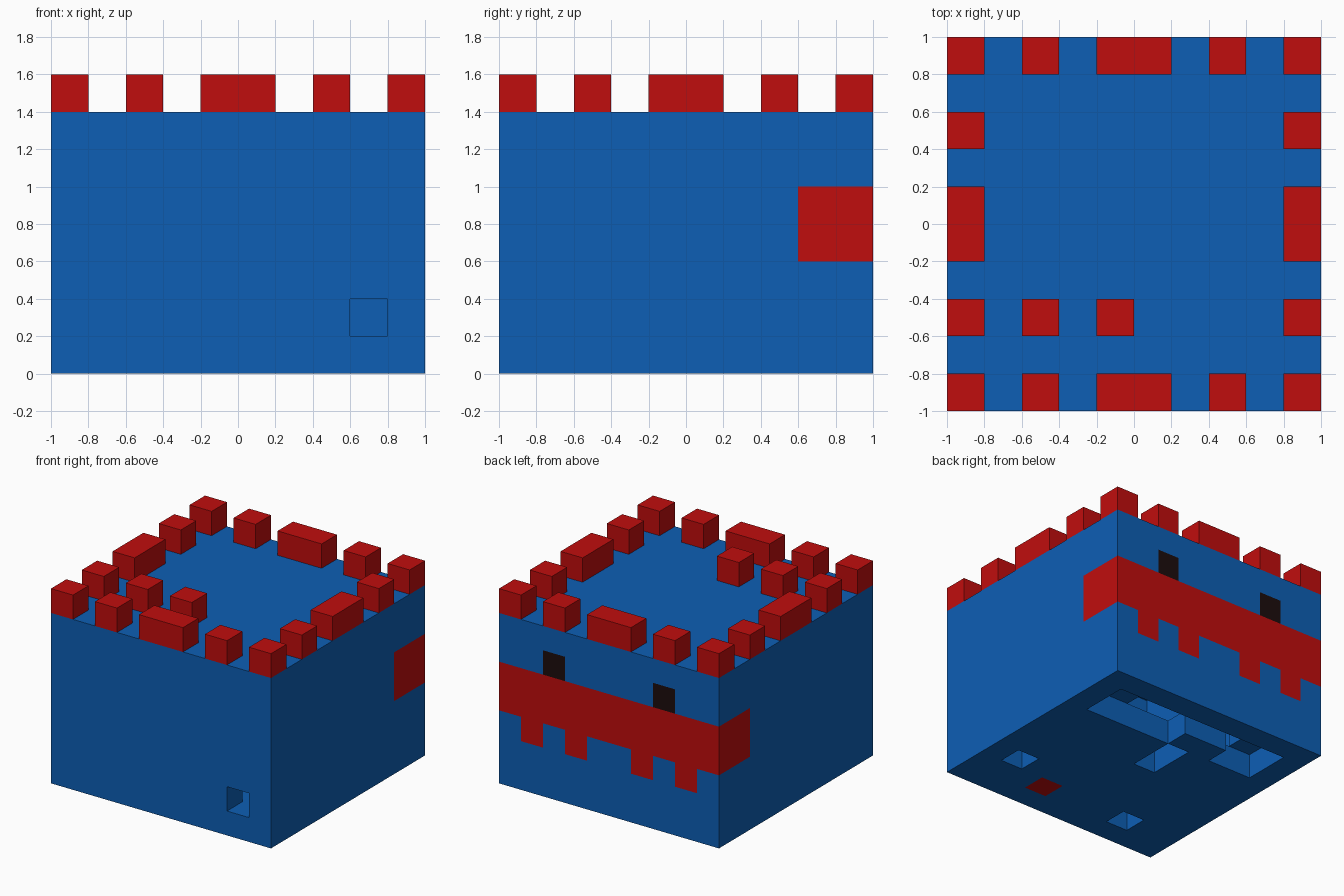
import bpy, bmesh
from mathutils import Matrix, Vector

cube = bpy.data.objects.get("Cube")
if cube:
    bpy.data.objects.remove(cube, do_unlink=True)

U = 0.2  # one block


def material(name, rgb):
    m = bpy.data.materials.new(name)
    m.use_nodes = True
    m.diffuse_color = (*rgb, 1)
    m.node_tree.nodes["Principled BSDF"].inputs["Base Color"].default_value = (*rgb, 1)
    return m


BLUE, RED, BLACK = 0, 1, 2
MATS = [material("blue", (0.004, 0.114, 0.462)),
        material("red", (0.527, 0.004, 0.004)),
        material("black", (0.012, 0.004, 0.004))]


def finish(name, bm, mats):
    mesh = bpy.data.meshes.new(name)
    bm.to_mesh(mesh)
    bm.free()
    for m in mats:
        mesh.materials.append(m)
    obj = bpy.data.objects.new(name, mesh)
    bpy.context.collection.objects.link(obj)
    return obj


def box(name, lo, hi, mat):
    lo, hi = Vector(lo), Vector(hi)
    bm = bmesh.new()
    bmesh.ops.create_cube(bm, size=1, matrix=Matrix.Translation((lo + hi) / 2)
                          @ Matrix.Diagonal((*(hi - lo), 1)))
    return finish(name, bm, [MATS[mat]])


def slab(name, corner, u, v, w, nu, nv, hole=None, paint=None):
    """Panel one block thick: nu x nv blocks along u and v, thickened along w."""
    corner, u, v, w = map(Vector, (corner, u, v, w))
    bm = bmesh.new()
    pts = [[bm.verts.new(corner + u * U * i + v * U * j) for j in range(nv + 1)]
           for i in range(nu + 1)]
    for i in range(nu):
        for j in range(nv):
            c = corner + (u * (i + 0.5) + v * (j + 0.5)) * U
            if not (hole and hole(c)):
                bm.faces.new((pts[i][j], pts[i + 1][j], pts[i + 1][j + 1], pts[i][j + 1]))
    bmesh.ops.delete(bm, geom=[p for p in bm.verts if not p.link_faces], context='VERTS')
    ext = bmesh.ops.extrude_face_region(bm, geom=bm.faces[:], use_keep_orig=True)
    bmesh.ops.translate(bm, vec=w * U, verts=[g for g in ext["geom"]
                                              if isinstance(g, bmesh.types.BMVert)])
    bmesh.ops.recalc_face_normals(bm, faces=bm.faces[:])
    if paint:
        for f in bm.faces:
            f.material_index = paint(f.calc_center_median())
    return finish(name, bm, MATS)


def inside(c, x0, x1, y0, y1):
    return x0 < c.x < x1 and y0 < c.y < y1


# Openings in the floor: a large notched one and four small ones
def floor_hole(c):
    notch = inside(c, -0.4, 0, 0.4, 0.6)
    return ((inside(c, -0.8, 0.8, 0.4, 0.8) and not notch)
            or inside(c, -0.2, 0, 0, 0.4)
            or inside(c, 0.6, 0.8, -0.6, -0.4)
            or inside(c, -0.6, -0.4, -0.8, -0.6))


def floor_paint(c):
    return RED if inside(c, 0.19, 0.41, -0.81, -0.59) else BLUE


# Red band with hanging drips and two dark windows on the back wall
def back_paint(c):
    if 0.61 < c.z < 0.99:
        return RED
    x = abs(c.x)
    if 0.41 < c.z < 0.59 and (0.61 < x < 0.79 or 0.21 < x < 0.39):
        return RED
    if 1.01 < c.z < 1.19 and 0.41 < x < 0.59:
        return BLACK
    return BLUE


def side_paint(c):
    return RED if c.y > 0.61 and 0.61 < c.z < 0.99 else BLUE


def front_hole(c):
    return 0.6 < c.x < 0.8 and 0.2 < c.z < 0.4


X, Y, Z = (1, 0, 0), (0, 1, 0), (0, 0, 1)

# Hollow keep
slab("floor", (-1, -1, 0), X, Y, Z, 10, 10, floor_hole, floor_paint)
box("roof", (-1, -1, 1.2), (1, 1, 1.4), BLUE)
slab("front_wall", (-1, -1, 0.2), X, Z, Y, 10, 5, front_hole)
slab("back_wall", (-1, 0.8, 0.2), X, Z, Y, 10, 5, None, back_paint)
slab("left_wall", (0.8, -0.8, 0.2), Y, Z, X, 8, 5, None, side_paint)
slab("right_wall", (-1, -0.8, 0.2), Y, Z, X, 8, 5, None, side_paint)

# Blocks standing inside above the floor opening
for i, x in enumerate((0.4, -0.8)):
    box(f"inner_block_{i + 1}", (x, 0.4, 0.2), (x + U, 0.6, 0.4), BLUE)

# Battlements: the middle one on every side is two blocks wide
SPANS = [(-1, -0.8), (-0.6, -0.4), (-0.2, 0.2), (0.4, 0.6), (0.8, 1)]
for edge, (e0, e1) in (("front", (-1, -0.8)), ("back", (0.8, 1))):
    for i, (a, b) in enumerate(SPANS):
        box(f"{edge}_merlon_{i + 1}", (a, e0, 1.4), (b, e1, 1.6), RED)
for edge, (e0, e1) in (("right", (-1, -0.8)), ("left", (0.8, 1))):
    for i, (a, b) in enumerate(SPANS[1:4]):
        box(f"{edge}_merlon_{i + 1}", (e0, a, 1.4), (e1, b, 1.6), RED)

# Loose blocks on the roof
for i, x in enumerate((-0.6, -0.2)):
    box(f"roof_block_{i + 1}", (x, -0.6, 1.4), (x + U, -0.4, 1.6), RED)
